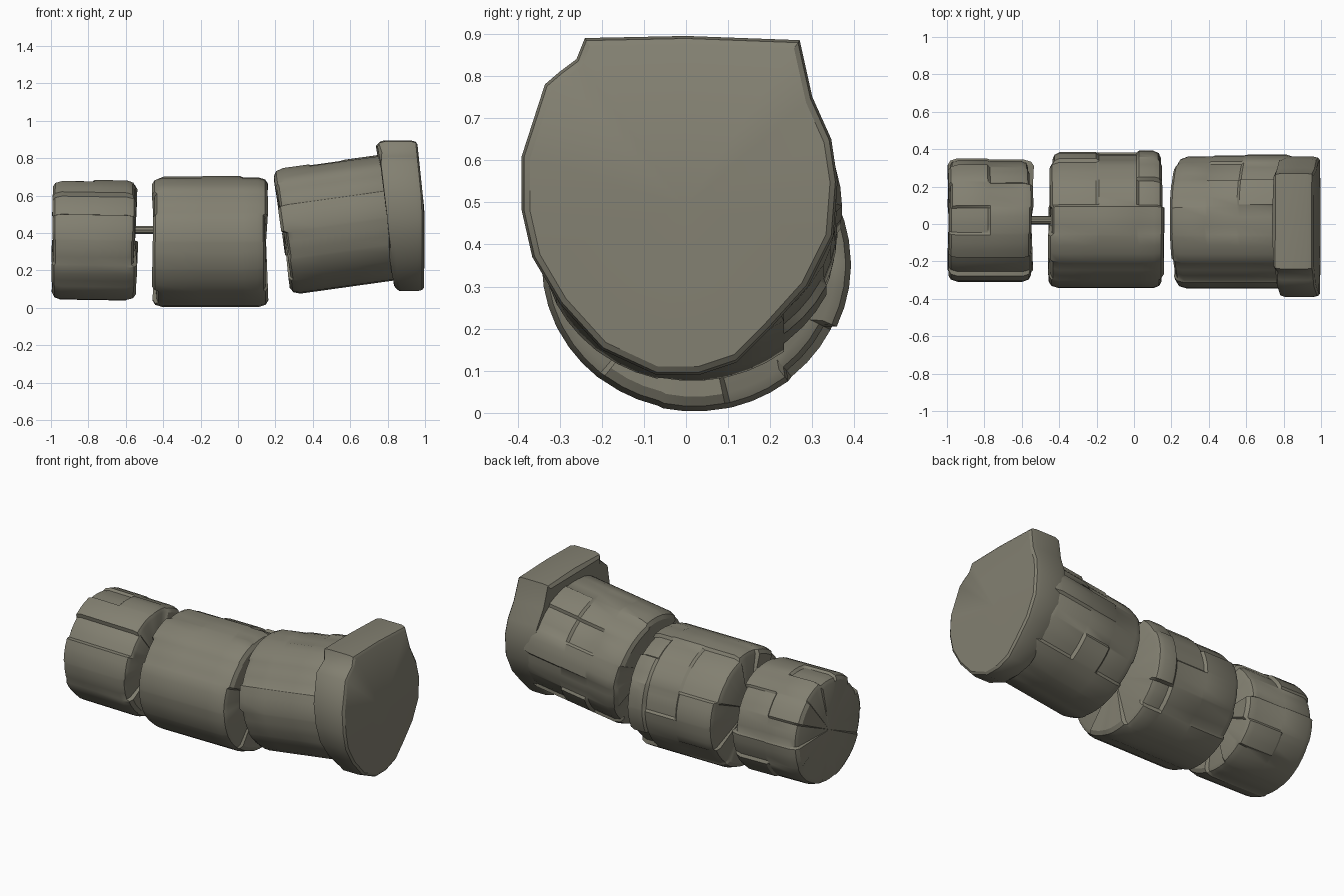
import bpy, bmesh, math, random
from mathutils import Vector

random.seed(7)
cube = bpy.data.objects.get("Cube")
if cube:
    bpy.data.objects.remove(cube, do_unlink=True)

stone = bpy.data.materials.new("weathered_stone")
stone.use_nodes = True
colour = (0.225, 0.215, 0.165, 1)
stone.diffuse_color = colour
shader = stone.node_tree.nodes["Principled BSDF"]
shader.inputs["Base Color"].default_value = colour
shader.inputs["Roughness"].default_value = 0.9


def loft(name, rings, start, end):
    """Skin closed rings and close both ends with fans around a centre."""
    bm = bmesh.new()
    rows = [[bm.verts.new(p) for p in ring] for ring in rings]
    count = len(rows[0])
    for a, b in zip(rows, rows[1:]):
        for i in range(count):
            j = (i + 1) % count
            bm.faces.new((a[i], a[j], b[j], b[i]))
    for row, tip in ((rows[0], start), (rows[-1], end)):
        hub = bm.verts.new(tip)
        for i in range(count):
            bm.faces.new((row[i], row[(i + 1) % count], hub))
    bmesh.ops.recalc_face_normals(bm, faces=bm.faces)
    mesh = bpy.data.meshes.new(name)
    bm.to_mesh(mesh)
    bm.free()
    mesh.materials.append(stone)
    obj = bpy.data.objects.new(name, mesh)
    bpy.context.collection.objects.link(obj)
    bpy.ops.object.select_all(action="DESELECT")
    obj.select_set(True)
    bpy.context.view_layer.objects.active = obj
    bpy.ops.object.shade_smooth_by_angle(angle=math.radians(32))
    return obj


SECTORS = 14
SPOTS = (0.04, 0.35, 0.65, 0.96)


def drum(name, start, end, ry, rz, splits, rough=(0.014, 0.014), notch=None):
    """Broken shaft section: smooth front, cracked blocks on the back."""
    start, end = Vector(start), Vector(end)
    axis = (end - start).normalized()
    up = Vector((-axis.z, 0, axis.x))
    side = Vector((0, 1, 0))
    length = (end - start).length

    # Rings are doubled at each crack so the blocks step sharply
    stations = [(0, 0.9, 0), (0.012, 0.965, 0), (0.045, 1, 0)]
    for band, t in enumerate(splits):
        stations += [(t * length - 0.007, 1, band), (t * length + 0.007, 1, band + 1)]
    last = len(splits)
    stations += [(length - 0.045, 1, last), (length - 0.012, 0.965, last), (length, 0.9, last)]

    # Every block gets its own depth
    depth = {}
    for s in range(SECTORS):
        a = (s + 0.5) * math.tau / SECTORS
        back = math.cos(a) > -0.1 and math.sin(a) > -0.75
        for band in range(last + 1):
            depth[s, band] = random.uniform(-0.02, 0.01) if back else 0
        if not back:
            shift = random.uniform(-0.005, 0.004)
            for band in range(last + 1):
                depth[s, band] = shift - (0.025 if s == notch else 0)

    # Chipped rims vary around each end
    chips = [[random.uniform(-r, r) for s in range(SECTORS)] for r in rough]
    rings = []
    for along, scale, band in stations:
        ring = []
        for s in range(SECTORS):
            for spot in SPOTS:
                a = (s + spot) * math.tau / SECTORS
                d = depth[s, band]
                near_start = max(0, 1 - along / 0.06)
                near_end = max(0, 1 - (length - along) / 0.06)
                x = along + chips[0][s] * near_start + chips[1][s] * near_end
                ring.append(start + axis * x
                            + side * math.cos(a) * (ry * scale + d)
                            + up * math.sin(a) * (rz * scale + d))
        rings.append(ring)
    return loft(name, rings, start, end)


# Three fallen shaft sections, the last one tipped upward
drum("end_drum", (-0.99, 0.02, 0.367), (-0.55, 0.02, 0.36), 0.333, 0.326,
     (0.48,), rough=(0.006, 0.02), notch=5)
drum("middle_drum", (-0.445, 0.02, 0.354), (0.15, 0.02, 0.354), 0.362, 0.348,
     (0.42, 0.78), rough=(0.016, 0.013))
drum("tilted_drum", (0.245, 0.015, 0.405), (0.86, 0.015, 0.491), 0.358, 0.34,
     (0.3, 0.58))

# Flat-topped capital, outline in (y, z)
outline = [(-0.24, 0.89), (0, 0.895), (0.27, 0.885), (0.30, 0.75), (0.345, 0.65),
           (0.36, 0.55), (0.35, 0.42), (0.29, 0.3), (0.2, 0.2), (0.12, 0.12),
           (0.03, 0.09), (-0.07, 0.09), (-0.2, 0.15), (-0.3, 0.26), (-0.365, 0.37),
           (-0.39, 0.48), (-0.39, 0.61), (-0.335, 0.78), (-0.3, 0.81), (-0.26, 0.84)]


def capital_ring(inset, scale, outer):
    ring = []
    for y, z in outline:
        if outer:
            x = 0.96 + 0.035 * min((0.89 - z) / 0.35, 1) - inset
        else:
            x = 0.745 + 0.11 * (0.89 - z) + inset + random.uniform(-0.008, 0.008)
        ring.append((x, y * scale, 0.49 + (z - 0.49) * scale))
    return ring


loft("capital",
     [capital_ring(0, 0.93, False), capital_ring(0.012, 0.98, False),
      capital_ring(0.035, 1, False), capital_ring(0.035, 1, True),
      capital_ring(0.01, 0.985, True), capital_ring(0, 0.95, True)],
     (0.8, 0, 0.49), (0.998, 0, 0.49))

# Thin core rod joining the first two sections
rod = [[(x, 0.02 + 0.022 * math.cos(i * math.tau / 10),
         0.417 + 0.022 * math.sin(i * math.tau / 10)) for i in range(10)]
       for x in (-0.58, -0.42)]
loft("core_rod", rod, (-0.58, 0.02, 0.417), (-0.42, 0.02, 0.417))
